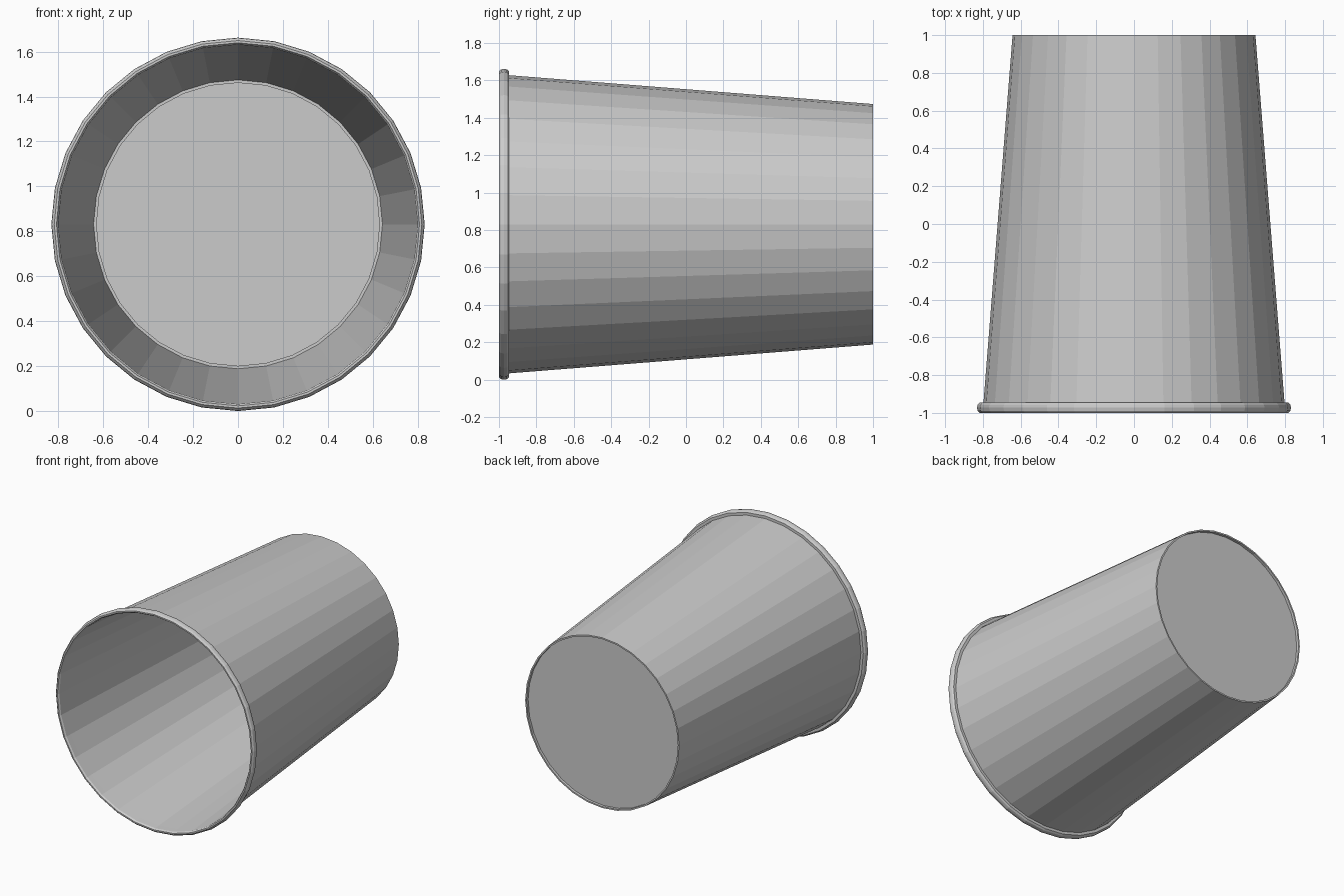
import bpy, bmesh, math

if "Cube" in bpy.data.objects:
    bpy.data.objects.remove(bpy.data.objects["Cube"])

SIDES = 32
CENTRE_Z = 0.831


def lathe(name, profile):
    """Spin a (radius, y) profile around the horizontal y axis; radius 0 closes with a cap."""
    bm = bmesh.new()
    rings = []
    for r, y in profile:
        if r == 0:
            continue
        ring = []
        for i in range(SIDES):
            a = 2 * math.pi * i / SIDES
            ring.append(bm.verts.new((r * math.cos(a), y, CENTRE_Z + r * math.sin(a))))
        rings.append(ring)
    for a, b in zip(rings, rings[1:]):
        for i in range(SIDES):
            j = (i + 1) % SIDES
            bm.faces.new((a[i], a[j], b[j], b[i]))
    if profile[-1][0] == 0:
        bm.faces.new(rings[-1])
    bmesh.ops.recalc_face_normals(bm, faces=bm.faces)
    mesh = bpy.data.meshes.new(name)
    bm.to_mesh(mesh)
    bm.free()
    obj = bpy.data.objects.new(name, mesh)
    bpy.context.collection.objects.link(obj)
    return obj


# Thin cup: curled rim, tapered wall, base edge and slightly recessed bottom
lathe("cup", [
    (0.798, -0.946), (0.818, -0.946), (0.828, -0.957), (0.831, -0.972),
    (0.828, -0.989), (0.818, -1.0), (0.808, -1.0), (0.800, -0.988),
    (0.797, -0.946), (0.643, 1.0), (0.632, 1.0), (0.632, 0.98), (0, 0.98),
])
